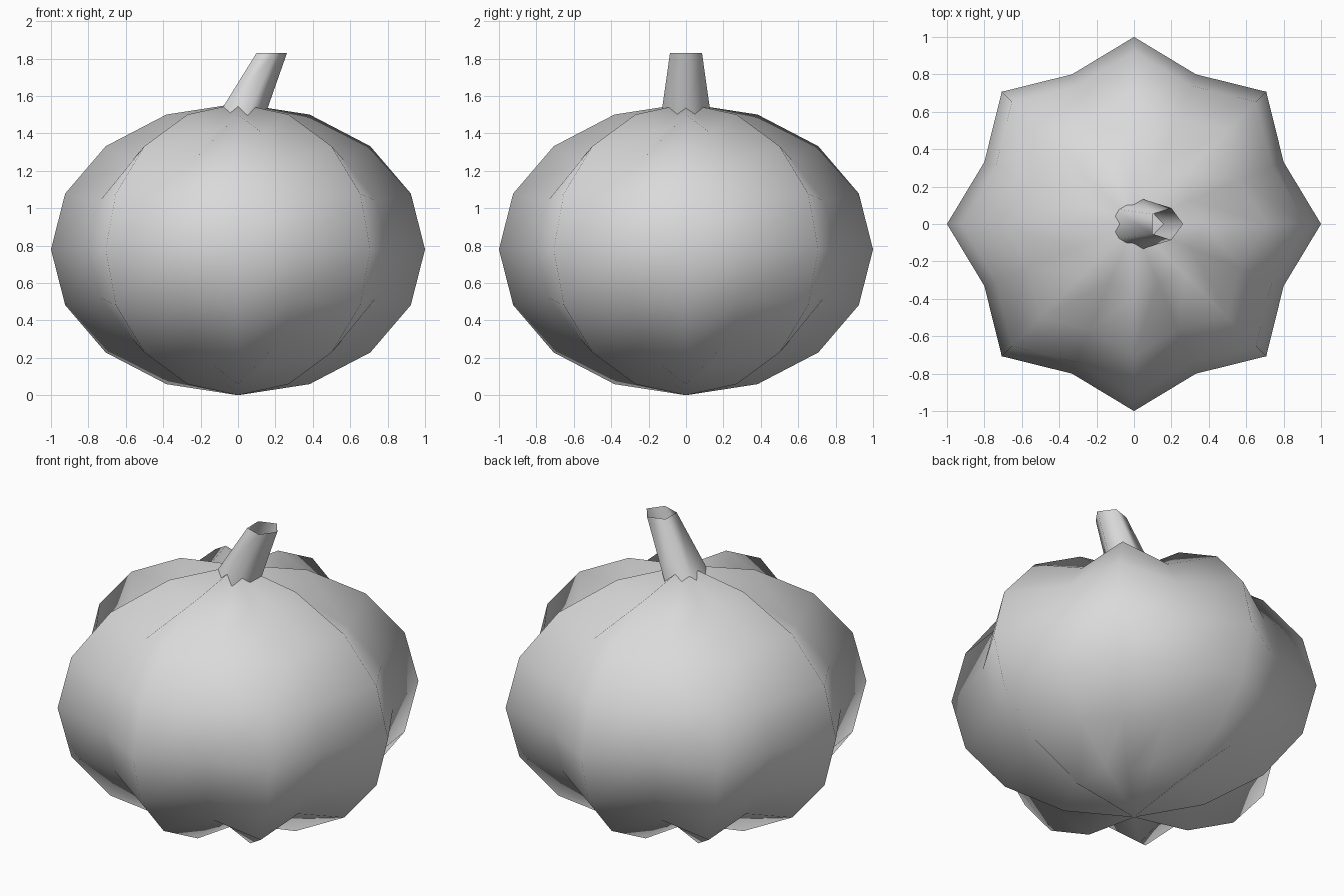
import bpy, bmesh
from math import sin, cos, pi

cube = bpy.data.objects.get("Cube")
if cube:
    bpy.data.objects.remove(cube)

# One plain material
grey = bpy.data.materials.new("light_grey")
grey.use_nodes = True
colour = (0.7, 0.7, 0.7, 1)
grey.diffuse_color = colour
grey.node_tree.nodes["Principled BSDF"].inputs["Base Color"].default_value = colour


def finish(bm, name):
    """Turn a bmesh into a smooth shaded, coloured object."""
    for face in bm.faces:
        face.smooth = True
    mesh = bpy.data.meshes.new(name)
    bm.to_mesh(mesh)
    bm.free()
    mesh.materials.append(grey)
    obj = bpy.data.objects.new(name, mesh)
    bpy.context.collection.objects.link(obj)
    return obj


# Ribbed body: a squashed ball whose every second meridian is drawn inwards
SEGMENTS, RINGS = 16, 8
HALF_HEIGHT, GROOVE = 0.78, 0.866
bm = bmesh.new()
bottom = bm.verts.new((0, 0, 0))
top = bm.verts.new((0, 0, 2 * HALF_HEIGHT))
rings = []
for r in range(1, RINGS):
    polar = pi * r / RINGS
    ring = []
    for s in range(SEGMENTS):
        angle = 2 * pi * s / SEGMENTS
        scale = GROOVE if s % 2 else 1
        radius = scale * sin(polar)
        ring.append(bm.verts.new((radius * cos(angle), radius * sin(angle),
                                  HALF_HEIGHT * (1 - scale * cos(polar)))))
    rings.append(ring)

for s in range(SEGMENTS):
    n = (s + 1) % SEGMENTS
    bm.faces.new((bottom, rings[0][n], rings[0][s]))
    bm.faces.new((top, rings[-1][s], rings[-1][n]))
    for low, high in zip(rings, rings[1:]):
        bm.faces.new((low[s], low[n], high[n]))
        bm.faces.new((low[s], high[n], high[s]))
finish(bm, "ribbed_body")

# Leaning stalk: an open, tapered five-sided tube (centre x, height, radius)
SIDES = 5
bm = bmesh.new()
base, rim = [
    [bm.verts.new((x + r * cos(2 * pi * i / SIDES), r * sin(2 * pi * i / SIDES), z))
     for i in range(SIDES)]
    for x, z, r in ((-0.003, 1.48, 0.142), (0.172, 1.83, 0.09))
]
for i in range(SIDES):
    n = (i + 1) % SIDES
    bm.faces.new((base[i], base[n], rim[n], rim[i]))
finish(bm, "stalk")
